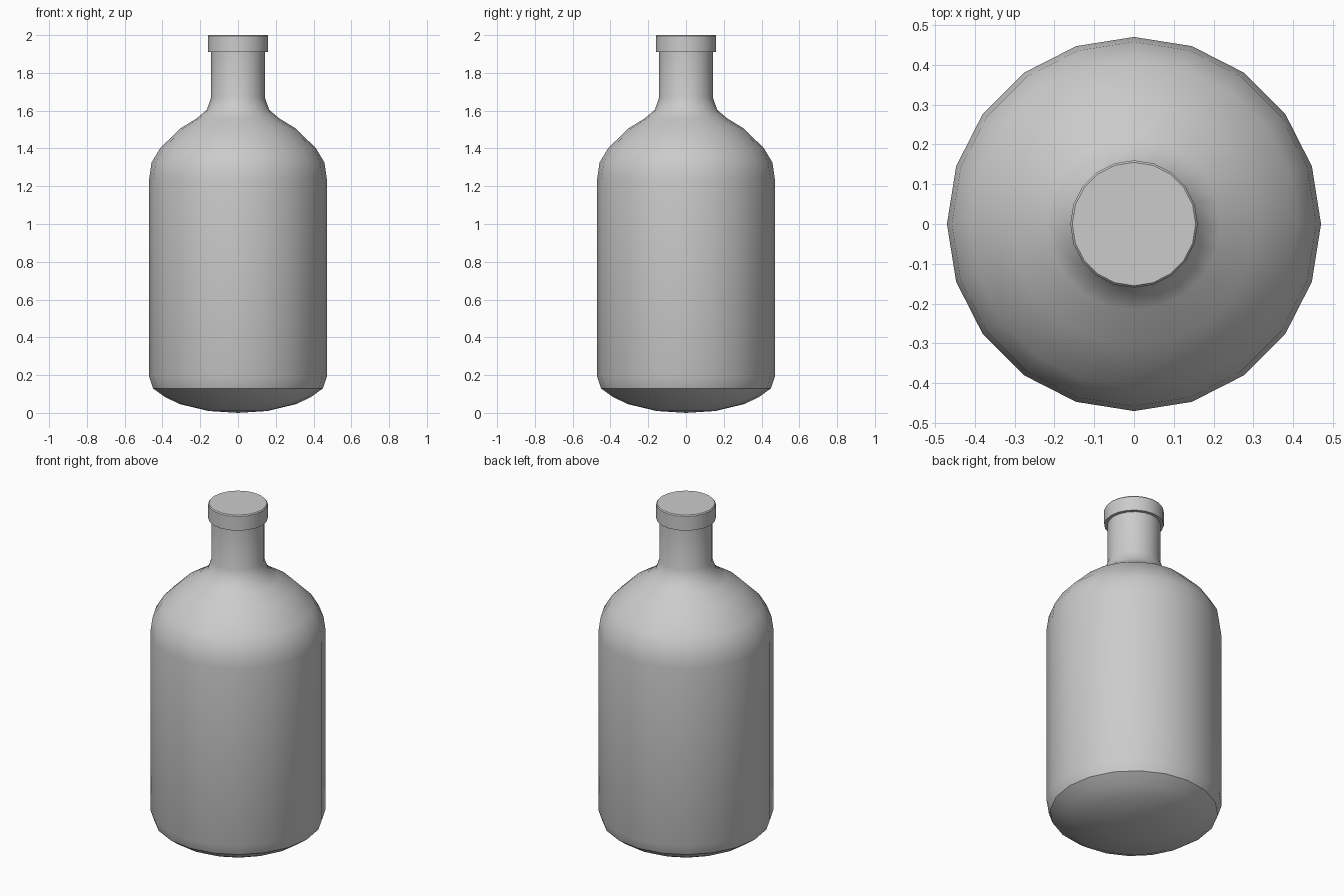
import bpy, bmesh, math

if "Cube" in bpy.data.objects:
    bpy.data.objects.remove(bpy.data.objects["Cube"])

SIDES = 20


def lathe(name, profile):
    """Revolve (radius, height) points about z; radius 0 makes a pole."""
    bm = bmesh.new()
    rings = []
    for r, z in profile:
        if r == 0:
            rings.append([bm.verts.new((0, 0, z))] * SIDES)
        else:
            rings.append([bm.verts.new((r * math.cos(2 * math.pi * i / SIDES),
                                        r * math.sin(2 * math.pi * i / SIDES), z))
                          for i in range(SIDES)])
    for a, b in zip(rings, rings[1:]):
        for i in range(SIDES):
            j = (i + 1) % SIDES
            corners = list(dict.fromkeys((a[i], a[j], b[j], b[i])))
            bm.faces.new(corners)
    mesh = bpy.data.meshes.new(name)
    bm.to_mesh(mesh)
    bm.free()
    obj = bpy.data.objects.new(name, mesh)
    bpy.context.collection.objects.link(obj)
    bpy.ops.object.select_all(action='DESELECT')
    obj.select_set(True)
    bpy.context.view_layer.objects.active = obj
    bpy.ops.object.shade_smooth_by_angle(angle=math.radians(30))
    return obj


# Bottle: domed base, straight wall, stepped shoulder and neck
lathe("bottle_body", [
    (0, 0), (0.155, 0.01), (0.31, 0.047), (0.39, 0.086), (0.45, 0.13),
    (0.47, 0.19), (0.47, 1.24), (0.458, 1.325), (0.413, 1.40),
    (0.307, 1.505), (0.217, 1.56), (0.165, 1.605), (0.142, 1.67),
    (0.142, 1.91)])

# Cap: wider collar with a slightly eased top edge
lathe("bottle_cap", [
    (0.142, 1.91), (0.16, 1.91), (0.16, 1.994), (0.155, 2.0), (0, 2.0)])
